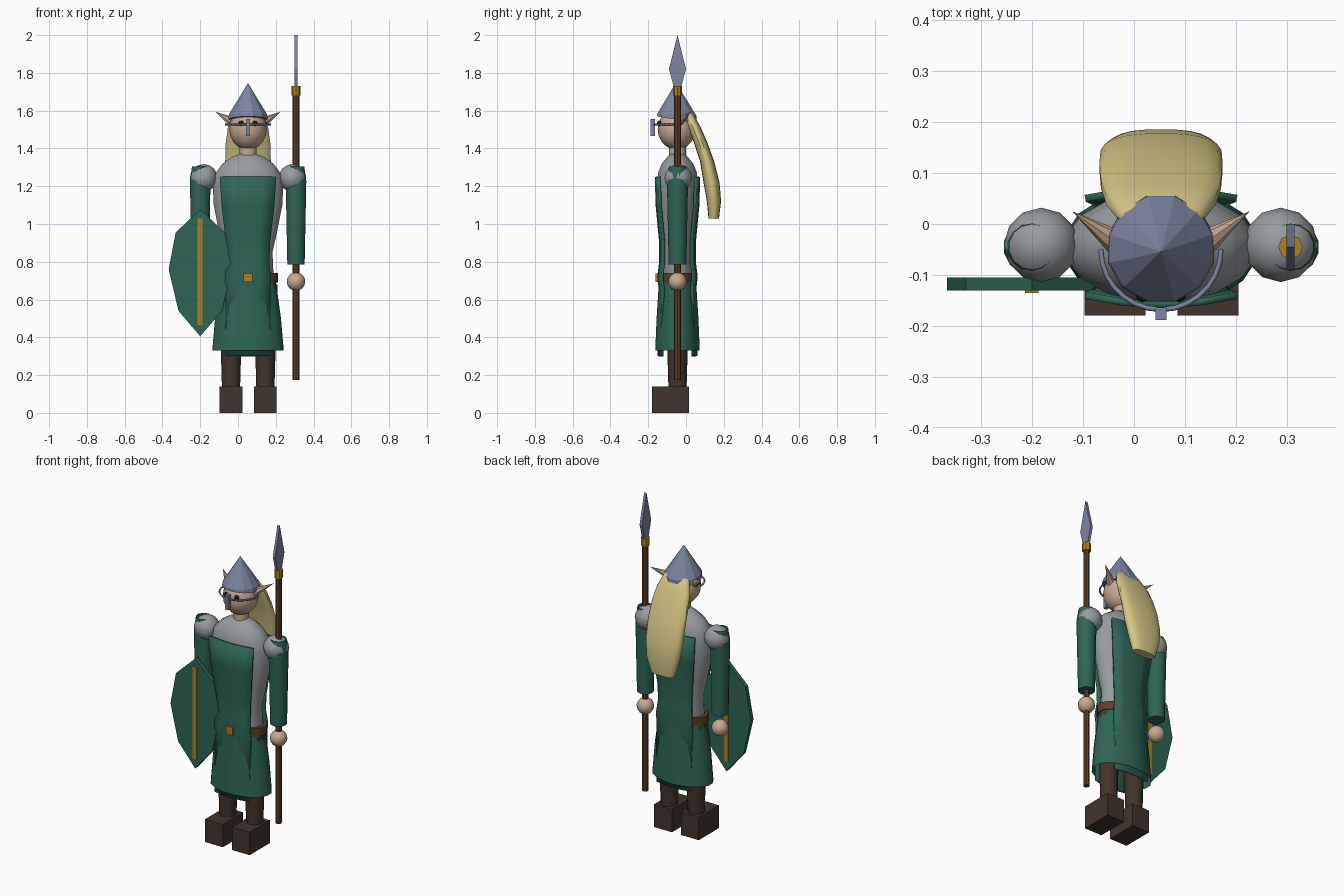
import bpy, bmesh, math
from mathutils import Vector, Matrix

cube = bpy.data.objects.get("Cube")
if cube:
    bpy.data.objects.remove(cube, do_unlink=True)

CX, CY = 0.053, -0.045      # body axis
ARM_X = (-0.2, 0.307)       # right arm, left arm


def material(name, r, g, b):
    m = bpy.data.materials.new(name)
    m.use_nodes = True
    m.diffuse_color = (r, g, b, 1)
    bsdf = m.node_tree.nodes["Principled BSDF"]
    bsdf.inputs["Base Color"].default_value = (r, g, b, 1)
    bsdf.inputs["Roughness"].default_value = 0.8
    return m


GREEN = material("green_cloth", 0.027, 0.13, 0.09)
GREY = material("grey_mail", 0.31, 0.33, 0.35)
STEEL = material("blue_steel", 0.2, 0.235, 0.36)
SKIN = material("skin", 0.58, 0.4, 0.29)
HAIR = material("blond_hair", 0.68, 0.57, 0.24)
GOLD = material("gold_trim", 0.42, 0.22, 0.015)
BOOT = material("dark_leather", 0.055, 0.034, 0.025)
WOOD = material("brown_wood", 0.11, 0.05, 0.022)
DARK = material("eye_dark", 0.015, 0.01, 0.01)


def finish(name, bm, mat, smooth=True, angle=40):
    bmesh.ops.recalc_face_normals(bm, faces=bm.faces)
    mesh = bpy.data.meshes.new(name)
    bm.to_mesh(mesh)
    bm.free()
    mesh.materials.append(mat)
    ob = bpy.data.objects.new(name, mesh)
    bpy.context.collection.objects.link(ob)
    if smooth:
        bpy.ops.object.select_all(action="DESELECT")
        ob.select_set(True)
        bpy.context.view_layer.objects.active = ob
        bpy.ops.object.shade_smooth_by_angle(angle=math.radians(angle))
    return ob


def box(name, mat, lo, hi):
    bm = bmesh.new()
    lo, hi = Vector(lo), Vector(hi)
    bmesh.ops.create_cube(bm, size=1, matrix=Matrix.Translation((lo + hi) / 2)
                          @ Matrix.Diagonal((*(hi - lo), 1)))
    return finish(name, bm, mat, False)


def ball(name, mat, centre, r, seg=12, rings=8, zscale=1):
    bm = bmesh.new()
    bmesh.ops.create_uvsphere(bm, u_segments=seg, v_segments=rings, radius=r,
                              matrix=Matrix.Translation(centre)
                              @ Matrix.Diagonal((1, 1, zscale, 1)))
    return finish(name, bm, mat, True, 60)


def rod(name, mat, a, b, r0, r1, seg=10, caps=True):
    a, b = Vector(a), Vector(b)
    d = b - a
    bm = bmesh.new()
    bmesh.ops.create_cone(bm, cap_ends=caps, segments=seg, radius1=r0, radius2=r1,
                          depth=d.length, matrix=Matrix.Translation((a + b) / 2)
                          @ d.to_track_quat("Z", "Y").to_matrix().to_4x4())
    return finish(name, bm, mat)


def loft(name, mat, rings, n=16, cap_low=True, cap_high=True, smooth=True, power=1.0):
    """Ellipse rings (y centre, z, x radius, y radius, back drop), low to high."""
    bm = bmesh.new()
    loops = []
    for cy, z, rx, ry, drop in rings:
        loop = []
        for i in range(n):
            a = math.tau * (i + 0.5) / n
            c, s = math.cos(a), math.sin(a)
            x = rx * math.copysign(abs(c) ** power, c)
            y = ry * math.copysign(abs(s) ** power, s)
            loop.append(bm.verts.new((CX + x, cy + y, z - drop * s)))
        loops.append(loop)
    for lo, hi in zip(loops, loops[1:]):
        for i in range(n):
            j = (i + 1) % n
            bm.faces.new((lo[i], lo[j], hi[j], hi[i]))
    if cap_low:
        bm.faces.new(loops[0])
    if cap_high:
        bm.faces.new(loops[-1])
    return finish(name, bm, mat, smooth)


def plate(name, mat, outline, to_point, thickness):
    """Flat outline extruded along a thickness vector."""
    bm = bmesh.new()
    face = bm.faces.new([bm.verts.new(to_point(u, v)) for u, v in outline])
    ext = bmesh.ops.extrude_face_region(bm, geom=[face])
    bmesh.ops.translate(bm, vec=thickness,
                        verts=[g for g in ext["geom"] if isinstance(g, bmesh.types.BMVert)])
    return finish(name, bm, mat, False)


def body(rows):
    return [(CY, z, rx, ry, 0) for z, rx, ry in rows]


# Boots and legs
for side, x in (("right", -0.037), ("left", 0.145)):
    box(side + "_boot", BOOT, (x - 0.06, -0.18, 0), (x + 0.06, 0.015, 0.14))
    rod(side + "_leg", BOOT, (x, CY, 0.13), (x, CY, 0.68), 0.048, 0.064, 12)

# Torso, skirt, belt, neck
loft("torso", GREY, body([(0.68, 0.14, 0.085), (0.85, 0.132, 0.085), (0.95, 0.155, 0.092),
                          (1.1, 0.185, 0.105), (1.2, 0.19, 0.11), (1.27, 0.175, 0.105),
                          (1.32, 0.137, 0.085), (1.355, 0.085, 0.055), (1.372, 0.045, 0.035)]))
loft("skirt", GREEN, body([(0.33, 0.193, 0.12), (0.5, 0.178, 0.113), (0.7, 0.15, 0.1)]),
     cap_low=False)
loft("belt", WOOD, body([(0.69, 0.161, 0.1), (0.74, 0.161, 0.1)]))
rod("neck", SKIN, (CX, CY, 1.33), (CX, CY, 1.43), 0.045, 0.045, 12)
box("buckle", GOLD, (0.03, -0.161, 0.692), (0.076, -0.145, 0.738))

# Bowed tabard panels, front and back
PANEL = [(1.25, 0.15, 0.12), (1.1, 0.14, 0.116), (0.9, 0.117, 0.097), (0.8, 0.113, 0.097),
         (0.72, 0.121, 0.107), (0.66, 0.12, 0.1), (0.3, 0.118, 0.106)]
for side, sign in (("front", -1), ("back", 1)):
    bm = bmesh.new()
    grid = [[bm.verts.new((CX + w * t, CY + sign * (d - 0.018 * t * t), z))
             for t in (-1, -0.5, 0, 0.5, 1)] for z, w, d in PANEL]
    for up, low in zip(grid, grid[1:]):
        for i in range(4):
            quad = (up[i], low[i], low[i + 1], up[i + 1])
            bm.faces.new(quad if sign < 0 else quad[::-1])
    panel = finish(side + "_tabard", bm, GREEN)
    solid = panel.modifiers.new("thickness", "SOLIDIFY")
    solid.thickness = 0.014

# Arms, shoulder caps and hands
for side, x, shoulder in (("right", ARM_X[0], -0.182), ("left", ARM_X[1], 0.288)):
    rod(side + "_sleeve", GREEN, (x, CY, 0.785), (x, CY, 1.23), 0.047, 0.056, 14)
    rod(side + "_sleeve_rim", GREEN, (x, CY, 1.22), (x, CY, 1.305), 0.056, 0.045, 14, False)
    ball(side + "_shoulder_cap", GREY, (shoulder, -0.041, 1.244), 0.073)
    ball(side + "_hand", SKIN, (x, CY, 0.695), 0.049)

# Head, eyes and ears
ball("head", SKIN, (CX, -0.05, 1.503), 0.1, 16, 10, 1.1)
for side, s in (("right", -1), ("left", 1)):
    ball(side + "_eye", DARK, (CX + s * 0.036, -0.14, 1.533), 0.014, 8, 6)
    rod(side + "_ear", SKIN, (CX + s * 0.082, -0.04, 1.54), (CX + s * 0.174, 0.025, 1.595),
        0.027, 0, 8)

# Helmet with brow guard and nose guard
loft("helmet", STEEL, [(-0.048, 1.552, 0.108, 0.108, 0.018), (-0.048, 1.58, 0.104, 0.106, 0.006),
                       (-0.052, 1.66, 0.054, 0.056, 0), (-0.054, 1.745, 0.001, 0.001, 0)],
     n=12, smooth=False)
curve = bpy.data.curves.new("brow_guard", "CURVE")
curve.dimensions = "3D"
curve.bevel_depth = 0.005
curve.bevel_resolution = 1
spline = curve.splines.new("POLY")
spline.points.add(14)
for i, p in enumerate(spline.points):
    a = math.pi * (1 + i / 14)
    p.co = (CX + 0.118 * math.cos(a), -0.05 + 0.118 * math.sin(a), 1.527, 1)
curve.materials.append(STEEL)
bpy.context.collection.objects.link(bpy.data.objects.new("brow_guard", curve))
box("nose_guard", STEEL, (0.042, -0.188, 1.467), (0.064, -0.164, 1.557))

# Long hair
loft("hair", HAIR, [(0.147, 1.03, 0.075, 0.028, 0), (0.148, 1.12, 0.105, 0.038, 0),
                    (0.135, 1.22, 0.12, 0.043, 0), (0.112, 1.33, 0.122, 0.038, 0),
                    (0.078, 1.43, 0.119, 0.036, 0), (0.045, 1.51, 0.108, 0.034, 0),
                    (0.012, 1.58, 0.08, 0.03, 0), (0.0, 1.605, 0.05, 0.015, 0)],
     n=20, power=0.8)

# Shield with a gold stripe on both faces
half = [(0.13, 0.955), (0.167, 0.76), (0.115, 0.54)]
outline = ([(0, 1.078)] + half + [(0, 0.405)] + [(-u, v) for u, v in reversed(half)])
plate("shield", GREEN, outline, lambda u, v: (ARM_X[0] + u, -0.13, v), (0, 0.025, 0))
box("shield_stripe", GOLD, (-0.214, -0.135, 0.465), (-0.187, -0.1, 1.03))

# Spear
sx = ARM_X[1]
rod("spear_shaft", WOOD, (sx, CY, 0.175), (sx, CY, 1.7), 0.018, 0.018, 8)
rod("spear_collar", GOLD, (sx, CY, 1.68), (sx, CY, 1.73), 0.024, 0.024, 8)
plate("spear_blade", STEEL,
      [(-0.018, 1.72), (-0.045, 1.82), (0, 2.0), (0.045, 1.82), (0.018, 1.72)],
      lambda u, v: (sx - 0.008, CY + u, v), (0.016, 0, 0))
